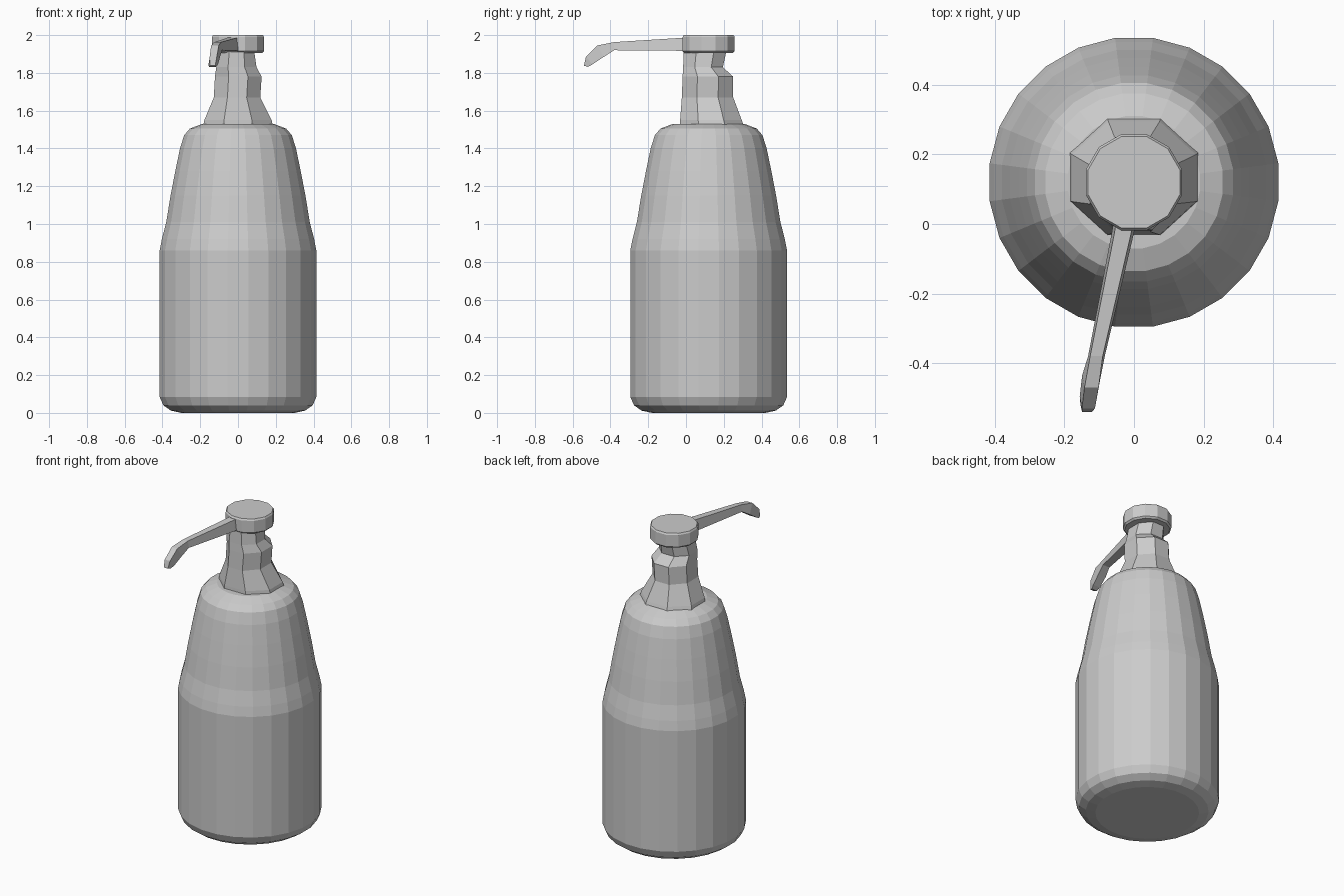
import bpy, bmesh
from math import cos, sin, pi

if "Cube" in bpy.data.objects:
    bpy.data.objects.remove(bpy.data.objects["Cube"])

CY = 0.12  # the bottle axis sits behind the origin because of the spout


def loft(name, rings):
    """Skin a list of equal-length vertex rings and cap both ends."""
    bm = bmesh.new()
    loops = [[bm.verts.new(p) for p in ring] for ring in rings]
    n = len(loops[0])
    for a, b in zip(loops, loops[1:]):
        for i in range(n):
            j = (i + 1) % n
            bm.faces.new((a[i], a[j], b[j], b[i]))
    bm.faces.new(loops[0][::-1])
    bm.faces.new(loops[-1])
    bmesh.ops.recalc_face_normals(bm, faces=bm.faces)
    mesh = bpy.data.meshes.new(name)
    bm.to_mesh(mesh)
    bm.free()
    obj = bpy.data.objects.new(name, mesh)
    bpy.context.collection.objects.link(obj)
    return obj


def box_ring(x0, x1, y0, y1, z, n):
    """Ring of n flat sides that just fits the given x and y limits."""
    k = 1 / cos(pi / n)
    cx, cy, rx, ry = (x0 + x1) / 2, (y0 + y1) / 2, (x1 - x0) / 2, (y1 - y0) / 2
    angles = [2 * pi * (i + 0.5) / n for i in range(n)]
    return [(cx + rx * k * cos(a), cy + ry * k * sin(a), z) for a in angles]


def round_ring(r, z, n):
    return box_ring(-r, r, CY - r, CY + r, z, n)


# Bottle body: straight lower part, tapered shoulders, rounded rims
body_profile = [(0.30, 0.0), (0.355, 0.012), (0.395, 0.04), (0.415, 0.085),
                (0.415, 0.86), (0.403, 0.92), (0.380, 1.01), (0.357, 1.15),
                (0.332, 1.28), (0.307, 1.40), (0.285, 1.47), (0.255, 1.505),
                (0.19, 1.53)]
loft("bottle_body", [round_ring(r, z, 24) for r, z in body_profile])

# Pump neck: flared eight-sided collar, flat at the front, narrowing upwards
neck_profile = [(-0.185, 0.185, -0.032, 0.305, 1.52),
                (-0.178, 0.178, -0.031, 0.295, 1.55),
                (-0.128, 0.118, -0.022, 0.250, 1.67),
                (-0.122, 0.125, -0.018, 0.250, 1.78),
                (-0.115, 0.098, -0.015, 0.195, 1.83),
                (-0.100, 0.085, -0.012, 0.215, 1.92)]
loft("pump_neck", [box_ring(*row, 8) for row in neck_profile])

# Pump cap
loft("pump_cap", [round_ring(r, z, 12) for r, z in
                  [(0.128, 1.905), (0.138, 1.915), (0.138, 1.99), (0.132, 2.0)]])

# Spout: centre x, half width, then (y, z) of the upper and lower edges
spout_sections = [(-0.022, 0.033, (0.03, 1.99), (0.03, 1.915)),
                  (-0.033, 0.032, (-0.03, 1.985), (-0.03, 1.917)),
                  (-0.108, 0.024, (-0.38, 1.963), (-0.38, 1.92)),
                  (-0.122, 0.027, (-0.47, 1.945), (-0.435, 1.885)),
                  (-0.131, 0.025, (-0.53, 1.885), (-0.495, 1.845)),
                  (-0.135, 0.019, (-0.54, 1.838), (-0.52, 1.832))]
loft("pump_spout", [[(x - w * 0.75, ty, tz), (x + w * 0.75, ty, tz),
                     (x + w, by, bz), (x - w, by, bz)]
                    for x, w, (ty, tz), (by, bz) in spout_sections])
